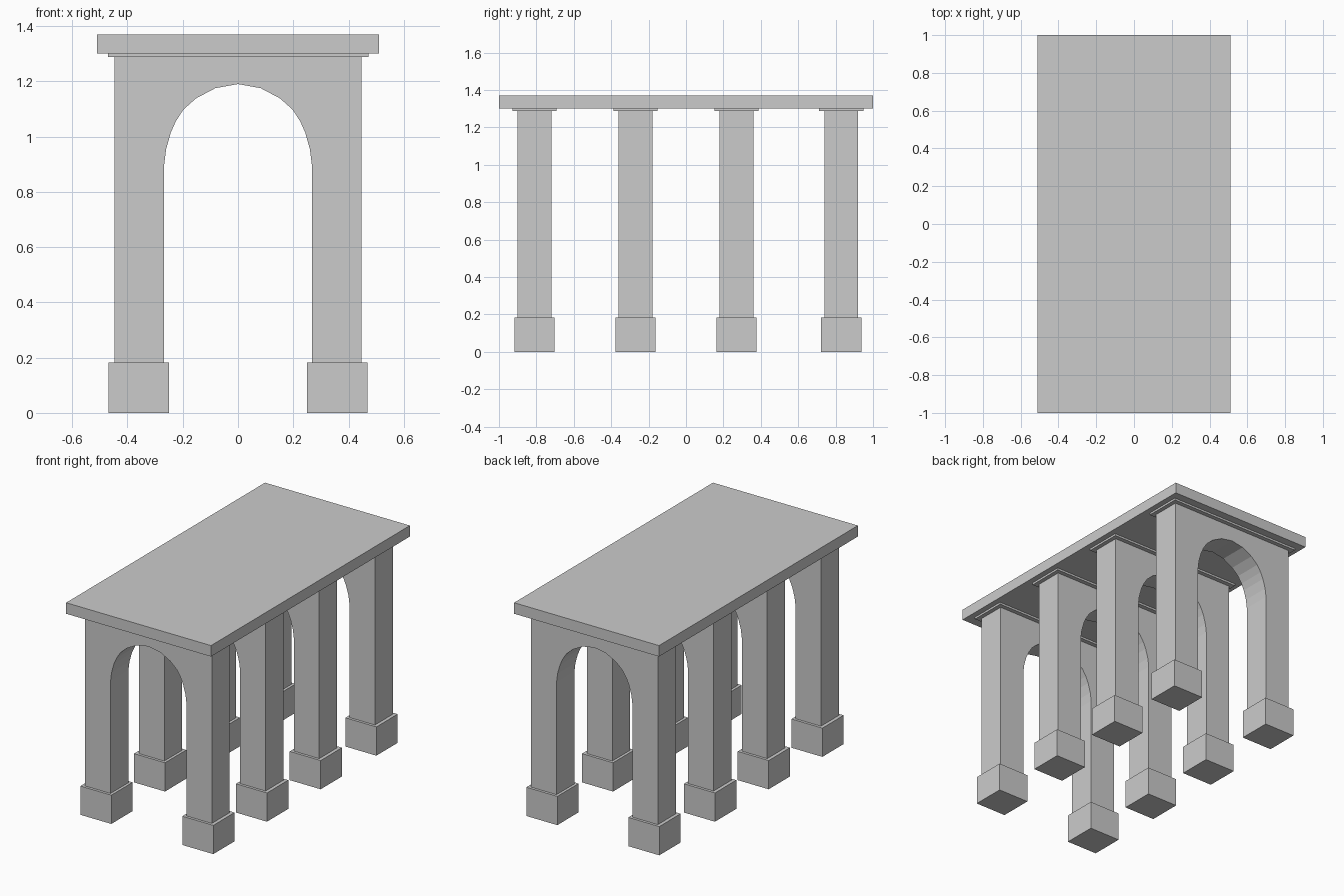
import bpy, bmesh

if "Cube" in bpy.data.objects:
    bpy.data.objects.remove(bpy.data.objects["Cube"])


def box(name, x0, x1, y0, y1, z0, z1):
    bm = bmesh.new()
    bmesh.ops.create_cube(bm, size=1)
    for v in bm.verts:
        v.co.x = (x0 + x1) / 2 + v.co.x * (x1 - x0)
        v.co.y = (y0 + y1) / 2 + v.co.y * (y1 - y0)
        v.co.z = (z0 + z1) / 2 + v.co.z * (z1 - z0)
    return finish(name, bm)


def finish(name, bm):
    bmesh.ops.recalc_face_normals(bm, faces=bm.faces)
    me = bpy.data.meshes.new(name)
    bm.to_mesh(me)
    bm.free()
    ob = bpy.data.objects.new(name, me)
    bpy.context.collection.objects.link(ob)
    return ob


# Half of the arch opening, from spring line to crown
HALF = [(0.267, 0.90), (0.26, 0.955), (0.243, 1.015), (0.225, 1.055), (0.198, 1.097),
        (0.152, 1.138), (0.082, 1.175)]
BASE_Z, TOP_Z, OUT = 0.183, 1.287, 0.446


def arch(name, y0, y1):
    inner = [(0.267, BASE_Z)] + HALF + [(0, 1.19)]
    inner += [(-x, z) for x, z in reversed(inner[:-1])]
    outline = inner + [(-OUT, BASE_Z), (-OUT, TOP_Z), (OUT, TOP_Z), (OUT, BASE_Z)]
    bm = bmesh.new()
    face = bm.faces.new([bm.verts.new((x, y0, z)) for x, z in outline])
    ext = bmesh.ops.extrude_face_region(bm, geom=[face])
    for g in ext["geom"]:
        if isinstance(g, bmesh.types.BMVert):
            g.co.y = y1
    bmesh.ops.triangulate(bm, faces=[f for f in bm.faces if len(f.verts) > 4])
    return finish(name, bm)


# Roof slab
box("roof_slab", -0.51, 0.51, -1, 1, 1.30, 1.37)

# Four arched frames, each with a thin cap and two square footings
for i, y in enumerate((-0.81, -0.27, 0.27, 0.83), 1):
    arch(f"arch_{i}", y - 0.09, y + 0.09)
    box(f"arch_cap_{i}", -0.47, 0.473, y - 0.118, y + 0.118, TOP_Z, 1.30)
    for side, s in (("left", -1), ("right", 1)):
        c = s * 0.359
        box(f"footing_{side}_{i}", c - 0.109, c + 0.109, y - 0.107, y + 0.107, 0, BASE_Z)
